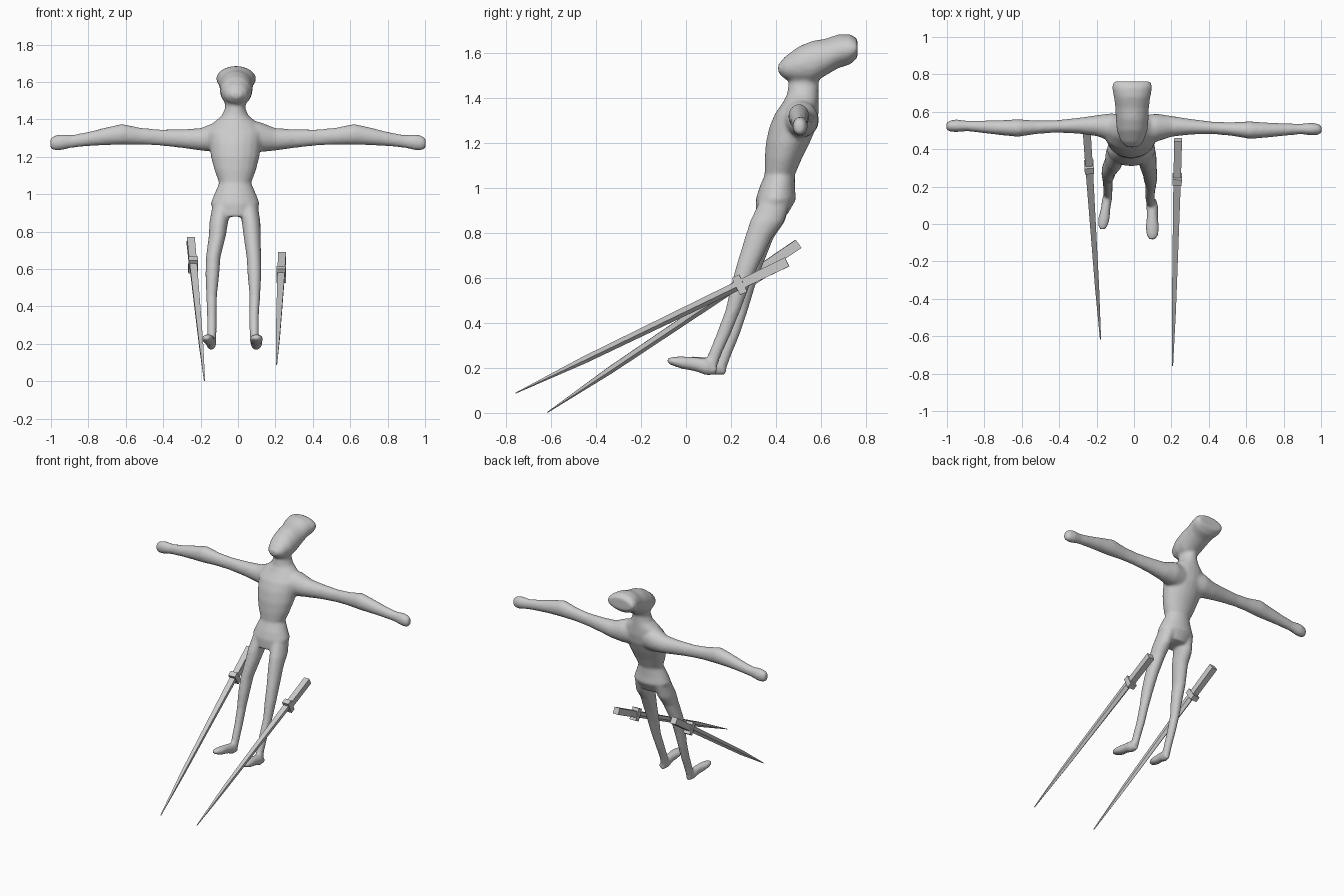
import bpy, bmesh, math
from mathutils import Vector, Matrix

if "Cube" in bpy.data.objects:
    bpy.data.objects.remove(bpy.data.objects["Cube"])

gray = bpy.data.materials.new("plain_gray")
gray.use_nodes = True
gray.diffuse_color = (0.6, 0.6, 0.6, 1)
gray.node_tree.nodes["Principled BSDF"].inputs["Base Color"].default_value = (0.6, 0.6, 0.6, 1)


def finish(bm, name):
    bmesh.ops.recalc_face_normals(bm, faces=bm.faces)
    mesh = bpy.data.meshes.new(name)
    bm.to_mesh(mesh)
    bm.free()
    mesh.materials.append(gray)
    obj = bpy.data.objects.new(name, mesh)
    bpy.context.collection.objects.link(obj)
    return obj


def skin(bm, rings):
    """Join rings of points into a closed tube."""
    loops = [[bm.verts.new(p) for p in ring] for ring in rings]
    n = len(loops[0])
    for a, b in zip(loops, loops[1:]):
        for i in range(n):
            j = (i + 1) % n
            bm.faces.new((a[i], a[j], b[j], b[i]))
    bm.faces.new(loops[0])
    bm.faces.new(loops[-1])


def loft(bm, sections, u, v, n=20):
    """Elliptical sections (x, y, z, radius along u, radius along v)."""
    u, v = Vector(u), Vector(v)
    rings = []
    for x, y, z, ru, rv in sections:
        angles = [2 * math.pi * i / n for i in range(n)]
        rings.append([Vector((x, y, z)) + u * ru * math.cos(a) + v * rv * math.sin(a) for a in angles])
    skin(bm, rings)


X, Y, Z = (1, 0, 0), (0, 1, 0), (0, 0, 1)
bm = bmesh.new()

# Torso and neck: height, front, back, half width
torso = [(.88, .31, .45, .10), (.95, .31, .49, .132), (1.0, .325, .485, .112), (1.06, .35, .485, .086),
         (1.13, .35, .515, .112), (1.2, .355, .55, .13), (1.27, .37, .58, .14), (1.33, .395, .59, .15),
         (1.38, .43, .59, .12), (1.42, .45, .59, .072), (1.46, .455, .59, .054), (1.54, .46, .6, .06)]
loft(bm, [(-.015, (f + b) / 2, z, w, (b - f) / 2) for z, f, b, w in torso], X, Y)

# Head, swept back: depth, bottom, top, half width
head = [(.41, 1.515, 1.55, .03), (.44, 1.485, 1.585, .06), (.5, 1.465, 1.63, .082), (.56, 1.465, 1.655, .088),
        (.62, 1.5, 1.665, .09), (.68, 1.535, 1.685, .098), (.73, 1.55, 1.685, .108), (.763, 1.58, 1.665, .1)]
loft(bm, [(-.01, y, (lo + hi) / 2, w, (hi - lo) / 2) for y, lo, hi, w in head], X, Z)

# Arms: reach, depth, height, depth radius, height radius
arm = [(.04, .5, 1.31, .08, .09), (.12, .515, 1.305, .075, .08), (.2, .522, 1.293, .056, .06),
       (.3, .52, 1.297, .042, .05), (.42, .514, 1.303, .033, .043), (.52, .508, 1.31, .036, .045),
       (.62, .502, 1.32, .047, .056), (.7, .502, 1.31, .041, .048), (.8, .505, 1.295, .034, .038),
       (.89, .508, 1.282, .028, .034), (.95, .508, 1.277, .034, .043), (.985, .506, 1.273, .03, .039),
       (1.004, .505, 1.272, .018, .025)]
for side in (1, -1):
    back = .018 if side < 0 else 0
    loft(bm, [(side * x, y + back * x, z, ry, rz) for x, y, z, ry, rz in arm], Y, Z)

# Legs: height, depth, left reach, right reach, half width, half depth
leg = [(.95, .4, .055, -.085, .05, .07), (.85, .36, .07, -.103, .05, .076), (.78, .322, .075, -.11, .046, .06),
       (.66, .275, .085, -.133, .039, .05), (.57, .243, .088, -.137, .037, .042), (.46, .21, .09, -.141, .029, .034),
       (.35, .167, .086, -.14, .026, .032), (.26, .128, .087, -.14, .025, .03), (.2, .11, .09, -.14, .024, .026)]
# Feet: depth, height, half width, half height
foot = [(.135, .19, .022, .02), (.09, .205, .032, .038), (.04, .217, .03, .032),
        (-.02, .224, .037, .028), (-.06, .23, .032, .02), (-.083, .232, .018, .011)]
for side in (1, -1):
    def shift(z):
        return 0 if side > 0 else .045 * min(1, max(0, (.9 - z) / .6))
    loft(bm, [(l if side > 0 else r, y + shift(z), z, w, d) for z, y, l, r, w, d in leg], X, Y)
    for_x = .098 if side > 0 else -.142
    toe = .0 if side > 0 else -.015
    loft(bm, [(for_x + toe * (.1 - y) / .1, y + shift(0) * (1 + (.1 - y)), z, w * (1 if side > 0 else .85), h)
              for y, z, w, h in foot], X, Z)

# Fuse the body parts into one soft skin
body = finish(bm, "body")
remesh = body.modifiers.new("fuse", 'REMESH')
remesh.mode = 'VOXEL'
remesh.voxel_size = .009
remesh.use_smooth_shade = True
soft = body.modifiers.new("soften", 'SMOOTH')
soft.factor = .5
soft.iterations = 7


# Swords: flat-backed tapering blade with a wedge edge, block guard, box grip
def prism(bm, frame, profile, stations):
    """Sweep a profile along the local x axis: (distance, width scale, height scale, lift)."""
    skin(bm, [[frame @ Vector((d, a * sw, b * sh + lift)) for a, b in profile]
              for d, sw, sh, lift in stations])


box = [(-1, -1), (1, -1), (1, 1), (-1, 1)]
wedge = [(0, -1), (1, -.15), (1, 1), (-1, 1), (-1, -.15)]


def sword(name, tip, end):
    tip, end = Vector(tip), Vector(end)
    along = (end - tip).normalized()
    across = Vector(Z).cross(along).normalized()
    up = along.cross(across)
    frame = Matrix((along, across, up)).transposed().to_4x4()
    frame.translation = tip
    length = (end - tip).length
    guard = length * .825
    blade = bmesh.new()
    prism(blade, frame, wedge, [(0, .003, .002, 0), (.34, .011, .016, 0), (guard, .02, .021, 0)])
    finish(blade, name + "_blade")
    hilt = bmesh.new()
    prism(hilt, frame, box, [(guard - .018, .025, .042, 0), (guard + .018, .025, .042, 0)])
    finish(hilt, name + "_guard")
    grip = bmesh.new()
    prism(grip, frame, box, [(guard, .02, .021, 0), (length, .021, .022, 0)])
    finish(grip, name + "_grip")


sword("left_sword", (.206, -.758, .088), (.236, .45, .672))
sword("right_sword", (-.179, -.617, .002), (-.253, .5, .752))
